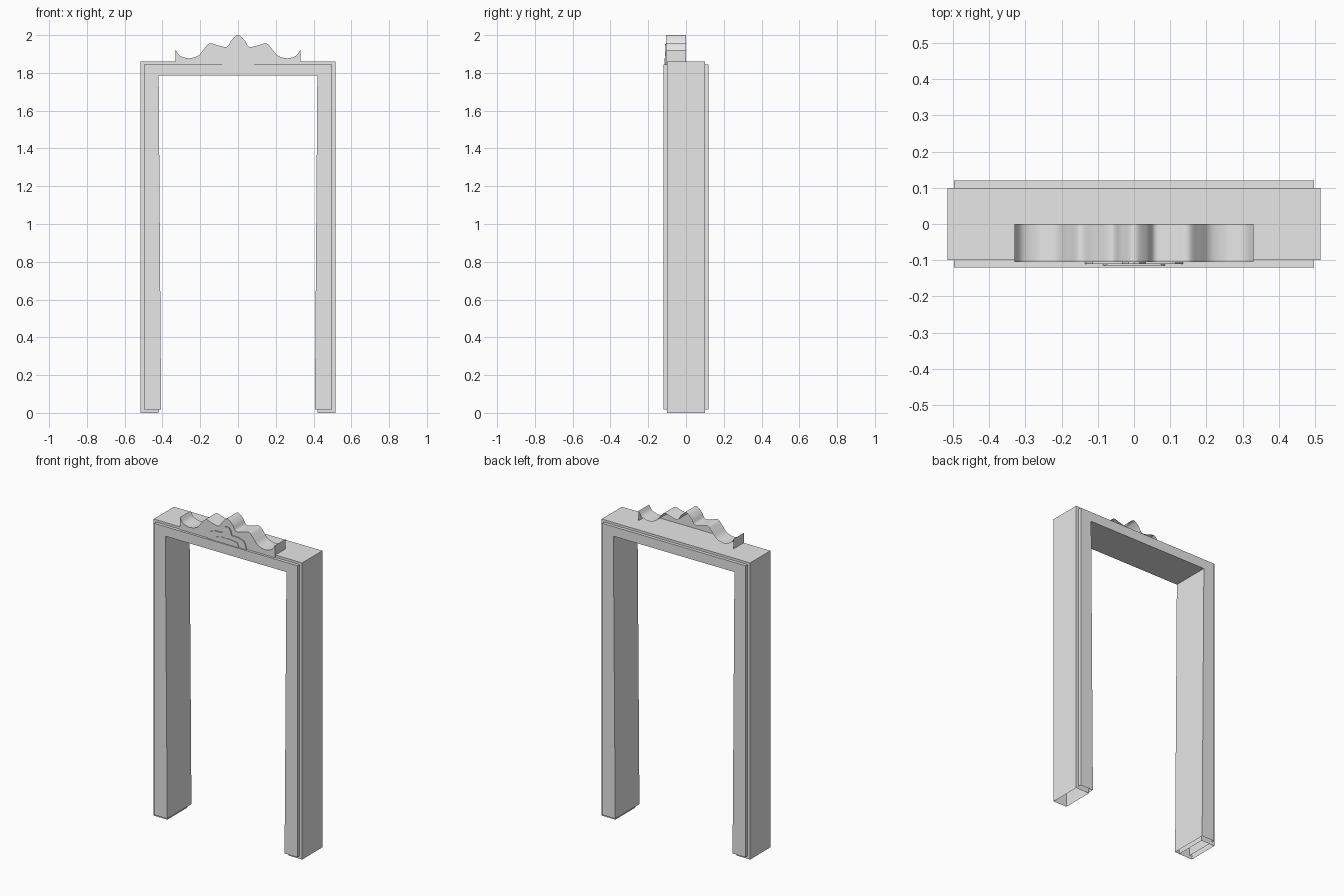
import bpy, bmesh, math
from mathutils import Vector

cube = bpy.data.objects.get("Cube")
if cube:
    bpy.data.objects.remove(cube)

grey = bpy.data.materials.new("light_grey")
grey.use_nodes = True
grey.diffuse_color = (0.8, 0.8, 0.8, 1)
grey.node_tree.nodes["Principled BSDF"].inputs["Base Color"].default_value = (0.8, 0.8, 0.8, 1)


def mirrored(half):
    """Right half of an outline, bottom to top, completed by its left half."""
    return half + [(-x, z) for x, z in reversed(half) if x > 1e-6]


def smooth_path(points, steps=6):
    """Points joined by a Catmull-Rom curve."""
    p = [Vector(q) for q in points]
    p = [p[0] * 2 - p[1]] + p + [Vector((-p[-2].x, p[-2].y))]
    out = []
    for i in range(1, len(p) - 2):
        a, b, c, d = p[i - 1:i + 3]
        for s in range(steps):
            t = s / steps
            v = 0.5 * (2 * b + (c - a) * t + (2 * a - 5 * b + 4 * c - d) * t * t
                       + (3 * b - a - 3 * c + d) * t ** 3)
            out.append((v.x, v.y))
    return out + [tuple(points[-1])]


def profile_part(name, outline, front, back, has_back=True):
    """Pull a front outline back along y; the underside stays open."""
    bm = bmesh.new()
    f = [bm.verts.new((x, front, z)) for x, z in outline]
    b = [bm.verts.new((x, back, z)) for x, z in outline]
    bm.faces.new(f)
    if has_back:
        bm.faces.new(b[::-1])
    floor = min(z for x, z in outline) + 1e-5
    for i in range(len(f)):
        j = (i + 1) % len(f)
        if f[i].co.z > floor or f[j].co.z > floor:
            bm.faces.new((f[j], f[i], b[i], b[j]))
    mesh = bpy.data.meshes.new(name)
    bm.to_mesh(mesh)
    bm.free()
    mesh.materials.append(grey)
    ob = bpy.data.objects.new(name, mesh)
    bpy.context.collection.objects.link(ob)
    bpy.ops.object.select_all(action='DESELECT')
    ob.select_set(True)
    bpy.context.view_layer.objects.active = ob
    bpy.ops.object.shade_smooth_by_angle(angle=math.radians(35))
    return ob


def doorway(name, outer, foot, top, bottom, depth):
    """Door surround with an opening that narrows slightly to the foot."""
    left = [(-outer, top), (-outer, bottom), (-foot, bottom), (-0.42, 1.785)]
    right = [(-x, z) for x, z in reversed(left)]
    return profile_part(name, left + right, -depth, depth)


# Door surround: wide jamb and the thicker casing over it
doorway("door_jamb", 0.515, 0.42, 1.86, 0.0, 0.10)
doorway("door_casing", 0.497, 0.407, 1.845, 0.017, 0.12)

# Wavy crest, open at the back
wave = smooth_path([(0.33, 1.922), (0.31, 1.893), (0.28, 1.88), (0.25, 1.878),
                    (0.21, 1.892), (0.18, 1.926), (0.15, 1.956), (0.11, 1.947),
                    (0.06, 1.938), (0.035, 1.973), (0, 2.0)])
profile_part("crest", mirrored([(0.33, 1.845)] + wave), -0.105, 0.0, has_back=False)

# Raised ornament on the crest front
arch = [(0.135, 1.845), (0.128, 1.872), (0.115, 1.893), (0.08, 1.905)]
knob = [(0.032, 1.907), (0.027, 1.93), (0.015, 1.948), (0, 1.953)]
profile_part("crest_ornament", mirrored(arch + knob), -0.111, -0.105)
inner = [(0.085, 1.845), (0.075, 1.872), (0.03, 1.88)]
profile_part("crest_ornament_panel", mirrored(inner), -0.114, -0.111)
